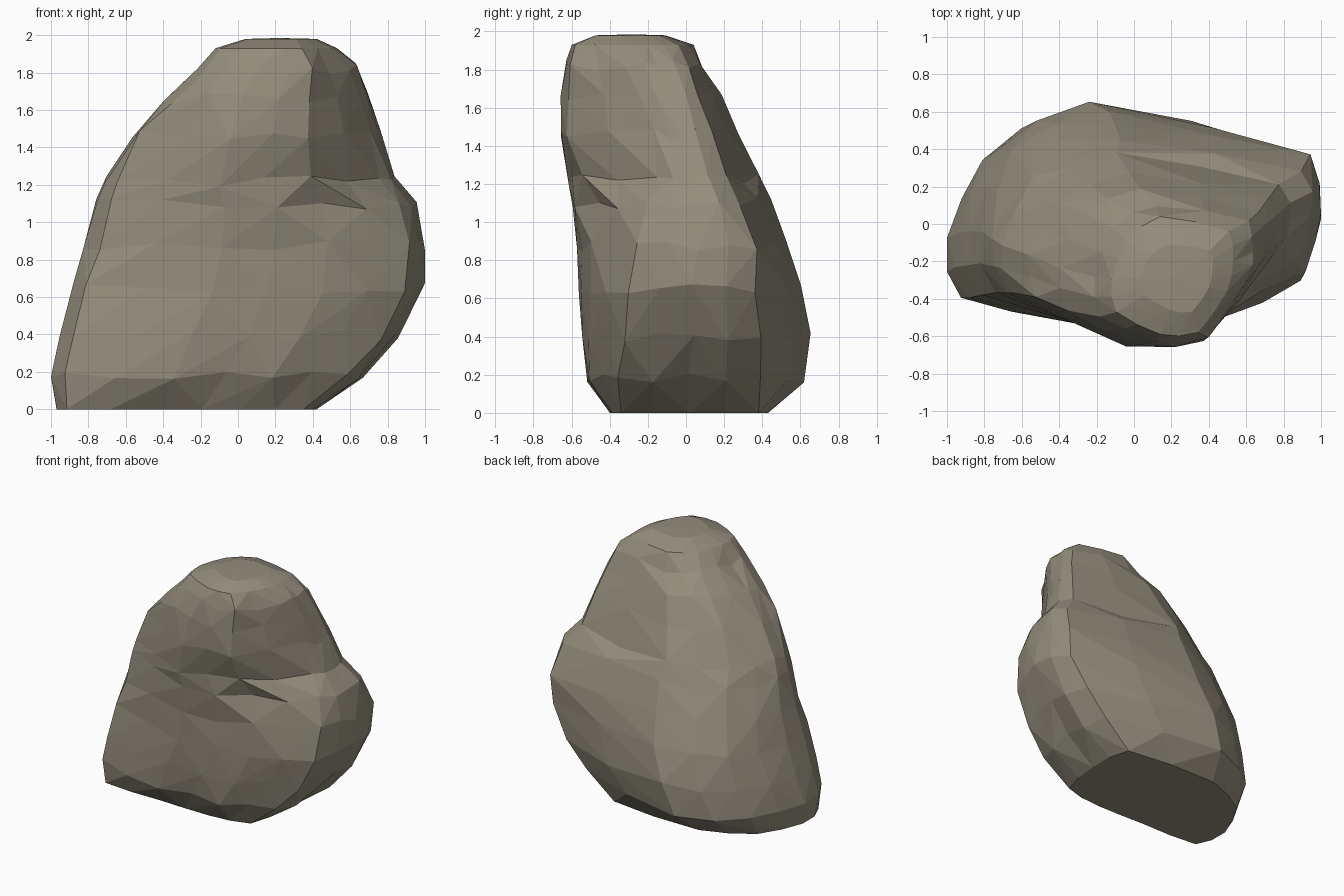
import bpy, bmesh, random
from mathutils import Vector

if "Cube" in bpy.data.objects:
    bpy.data.objects.remove(bpy.data.objects["Cube"])

random.seed(4)

# Height levels: z, left x, right x, front y (left, mid, crease, right), back y (right, mid, left)
LEVELS = [
    (0.00, -0.97, 0.42, -0.37, -0.39, -0.40, -0.34, 0.38, 0.43, 0.24),
    (0.18, -1.00, 0.66, -0.40, -0.51, -0.50, -0.35, 0.39, 0.62, 0.34),
    (0.40, -0.95, 0.85, -0.40, -0.54, -0.51, -0.33, 0.40, 0.66, 0.40),
    (0.65, -0.88, 0.99, -0.38, -0.56, -0.50, -0.31, 0.37, 0.60, 0.40),
    (0.88, -0.82, 1.00, -0.37, -0.58, -0.49, -0.25, 0.37, 0.52, 0.34),
    (1.10, -0.75, 0.95, -0.36, -0.60, -0.51, -0.20, 0.28, 0.44, 0.26),
    (1.22, -0.71, 0.83, -0.36, -0.61, -0.55, -0.16, 0.21, 0.38, 0.20),
    (1.46, -0.57, 0.77, -0.40, -0.65, -0.62, -0.17, 0.13, 0.27, 0.12),
    (1.66, -0.40, 0.70, -0.46, -0.64, -0.62, -0.25, 0.07, 0.18, 0.05),
    (1.82, -0.22, 0.64, -0.49, -0.62, -0.61, -0.31, 0.01, 0.10, -0.02),
    (1.93, -0.12, 0.53, -0.47, -0.59, -0.58, -0.36, -0.04, 0.04, -0.09),
    (1.98, 0.04, 0.42, -0.38, -0.46, -0.47, -0.34, -0.14, -0.11, -0.17),
]
STEPS = 2   # points per outline segment


def outline(level):
    """Closed outline of one level, smoothly interpolated."""
    z, xl, xr, fl, fm, fc, fr, br, bm, bl = level

    def at(t, y):
        return Vector((xl + (xr - xl) * t, y, z))
    c = [at(0, fl * 0.55 + bl * 0.45), at(0.04, fl), at(0.40, fm), at(0.71, fc), at(0.95, fr),
         at(1, (fr + br) / 2), at(0.965, br), at(0.40, bm), at(0.12, bl)]
    pts, n = [], len(c)
    for i in range(n):
        a, b, d, e = c[i - 1], c[i], c[(i + 1) % n], c[(i + 2) % n]
        for s in range(STEPS):
            t = s / STEPS
            m0, m1 = (d - a) * 0.32, (e - b) * 0.32
            p = (b * (2*t**3 - 3*t**2 + 1) + m0 * (t**3 - 2*t**2 + t)
                 + d * (3*t**2 - 2*t**3) + m1 * (t**3 - t**2))
            p.x = min(max(p.x, xl), xr)
            pts.append(p)
    return pts


# Boulder: loft of the outlines with roughened facets
bm = bmesh.new()
rings = []
for k, level in enumerate(LEVELS):
    ring = []
    for p in outline(level):
        if 0 < k < len(LEVELS) - 2:
            p += Vector((random.uniform(-1, 1), random.uniform(-1, 1), random.uniform(-3, 3))) * 0.01
        # small cleft in the front, to the right of the middle
        if p.y < -0.2 and (p - Vector((0.45, -0.5, 1.1))).length < 0.08:
            p.y += 0.06
        p.x = min(max(p.x, -1), 1)
        ring.append(bm.verts.new(p))
    rings.append(ring)

n = len(rings[0])
for lo, hi in zip(rings, rings[1:]):
    for i in range(n):
        j = (i + 1) % n
        a, b, c, d = lo[i], lo[j], hi[j], hi[i]
        # split each quad along the diagonal that bulges outward
        fold = (b.co - a.co).cross(c.co - a.co).dot(d.co - a.co)
        tris = ((a, b, c), (a, c, d)) if fold < 0 else ((a, b, d), (b, c, d))
        for t in tris:
            bm.faces.new(t)
bm.faces.new(rings[0][::-1])

# Crown: low point closing the top
crown = bm.verts.new((0.22, -0.28, 1.985))
for i in range(n):
    bm.faces.new((rings[-1][i], rings[-1][(i + 1) % n], crown))
bmesh.ops.recalc_face_normals(bm, faces=bm.faces)

mesh = bpy.data.meshes.new("boulder")
bm.to_mesh(mesh)
bm.free()
boulder = bpy.data.objects.new("boulder", mesh)
bpy.context.collection.objects.link(boulder)

stone = bpy.data.materials.new("warm grey stone")
stone.diffuse_color = (0.30, 0.27, 0.205, 1)
stone.use_nodes = True
stone.node_tree.nodes["Principled BSDF"].inputs["Base Color"].default_value = stone.diffuse_color
mesh.materials.append(stone)
